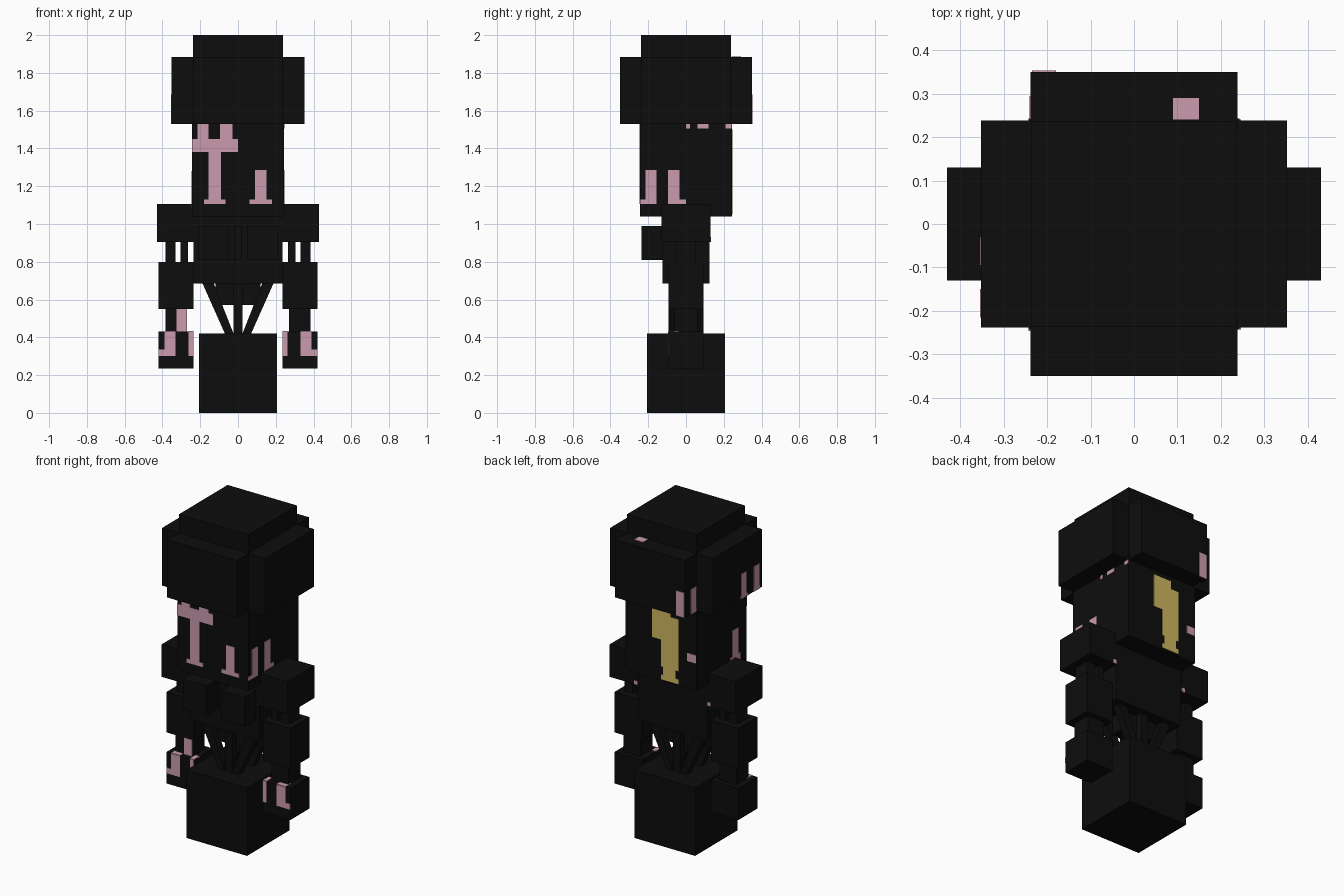
import bpy, bmesh

cube = bpy.data.objects.get("Cube")
if cube:
    bpy.data.objects.remove(cube)


def material(name, rgb):
    m = bpy.data.materials.new(name)
    m.use_nodes = True
    m.diffuse_color = (*rgb, 1)
    m.node_tree.nodes["Principled BSDF"].inputs["Base Color"].default_value = (*rgb, 1)
    return m


BLACK = material("black", (0.004, 0.004, 0.004))
PINK = material("pink", (0.60, 0.33, 0.43))
YELLOW = material("yellow", (0.62, 0.47, 0.12))


def add_box(bm, x, y, z):
    v = [bm.verts.new((a, b, c)) for c in z for b in y for a in x]
    for f in ((0, 2, 3, 1), (4, 5, 7, 6), (0, 1, 5, 4), (2, 6, 7, 3), (0, 4, 6, 2), (1, 3, 7, 5)):
        bm.faces.new([v[i] for i in f])
    return v


def finish(name, bm, mat):
    bmesh.ops.recalc_face_normals(bm, faces=bm.faces)
    mesh = bpy.data.meshes.new(name)
    bm.to_mesh(mesh)
    bm.free()
    mesh.materials.append(mat)
    bpy.context.collection.objects.link(bpy.data.objects.new(name, mesh))


def box(name, x, y, z, mat=BLACK):
    bm = bmesh.new()
    add_box(bm, x, y, z)
    finish(name, bm, mat)


def pair(name, x, y, z):
    box("left_" + name, x, y, z)
    box("right_" + name, (-x[1], -x[0]), y, z)


def patches(name, axis, at, rects, mat=PINK):
    """Thin plates on the plane axis = at; each rect is (u0, u1, v0, v1)."""
    bm = bmesh.new()
    slab = (at - 0.003, at + 0.003)
    for u0, u1, v0, v1 in rects:
        spans = [(u0, u1), (v0, v1)]
        spans.insert("xyz".index(axis), slab)
        add_box(bm, *spans)
    finish(name, bm, mat)


# Head and the stepped crown around it
box("head", (-.243, .243), (-.243, .243), (1.04, 1.56))
box("crown", (-.237, .237), (-.237, .237), (1.53, 2.0))
pair("crown_side", (.237, .352), (-.238, .238), (1.53, 1.885))
box("crown_front", (-.238, .238), (-.35, -.237), (1.53, 1.885))
box("crown_back", (-.238, .238), (.237, .35), (1.53, 1.885))

# Torso, chest blocks and pelvis
box("torso", (-.235, .235), (-.125, .125), (.685, 1.04))
pair("chest_block", (.05, .21), (-.235, -.125), (.81, .99))
box("breast_bar", (-.022, .022), (-.15, -.125), (.81, .99))
box("pelvis", (-.12, .12), (-.05, .05), (.57, .70))

# Segmented arms
pair("shoulder", (.235, .43), (-.13, .13), (.905, 1.105))
pair("inner_arm_rod", (.265, .305), (-.05, .05), (.79, .91))
pair("outer_arm_rod", (.33, .385), (-.05, .05), (.79, .91))
pair("forearm", (.235, .422), (-.093, .093), (.55, .80))
pair("wrist", (.27, .385), (-.06, .06), (.42, .56))
pair("hand", (.235, .422), (-.093, .093), (.235, .43))

# Slanted struts and centre posts joining torso and base
bm = bmesh.new()
for y in ((-.093, -.045), (.045, .093)):
    add_box(bm, (-.025, .025), y, (.41, .69))
    for s in (-1, 1):
        for v in add_box(bm, (0, 1), y, (.41, .69)):
            lo, hi = (.02, .065) if v.co.z < .5 else (.13, .19)
            v.co.x = s * (hi if v.co.x > .5 else lo)
finish("leg_struts", bm, BLACK)

# Base block
box("base", (-.207, .207), (-.207, .207), (0, .42))

# Pink drips on the head
patches("head_front_drips", "y", -.243, [
    (-.215, -.155, 1.45, 1.53), (-.095, -.03, 1.45, 1.53), (-.243, 0, 1.38, 1.45),
    (-.155, -.09, 1.13, 1.38), (-.18, -.065, 1.105, 1.13),
    (.09, .15, 1.13, 1.285), (.06, .18, 1.105, 1.13)])
patches("head_left_drips", "x", .243, [
    (-.215, -.155, 1.13, 1.285), (-.243, -.155, 1.105, 1.13),
    (-.095, -.035, 1.13, 1.285), (-.095, 0, 1.105, 1.13),
    (0, .02, 1.505, 1.53), (.06, .12, 1.505, 1.53), (.21, .24, 1.505, 1.53)])
patches("head_right_drip", "x", -.243, [(-.16, -.10, 1.12, 1.28), (-.18, -.08, 1.08, 1.12)])
patches("head_back_spot", "y", .243, [(-.24, -.18, 1.21, 1.26)])

# Yellow figure on the back of the head
patches("head_back_stain", "y", .243, [
    (-.065, .06, 1.45, 1.50), (-.12, .06, 1.295, 1.45), (-.12, 0, 1.13, 1.295),
    (-.10, -.015, 1.08, 1.13), (-.12, 0, 1.05, 1.08)], YELLOW)

# Pink drips on the crown
patches("crown_right_drips", "x", -.352, [
    (-.085, -.035, 1.55, 1.685), (-.095, -.03, 1.53, 1.55),
    (-.21, -.155, 1.55, 1.685), (-.215, -.15, 1.53, 1.55)])
patches("crown_back_drip", "y", .35, [(-.235, -.18, 1.53, 1.685)])
patches("crown_corner_drip", "x", -.238, [(.24, .295, 1.53, 1.685)])
patches("crown_top_spot", "z", 1.885, [(.09, .15, .24, .29)])

# Pink marks on the arms and base
for side, s in (("left", 1), ("right", -1)):
    def mx(a, b):
        return (a, b) if s > 0 else (-b, -a)
    patches(side + "_hand_drips", "y", -.093, [
        (*mx(.235, .262), .30, .43), (*mx(.33, .39), .335, .43), (*mx(.33, .422), .30, .335)])
    patches(side + "_hand_top_marks", "z", .43, [
        (*mx(.235, .262), -.093, -.04), (*mx(.33, .39), -.093, -.04)])
    patches(side + "_shoulder_mark", "y", .13, [(*mx(.237, .262), .905, .93)])
patches("right_wrist_mark", "y", -.06, [(-.325, -.27, .43, .55)])
patches("base_bottom_mark", "z", .003, [(-.085, .075, .165, .20)])
